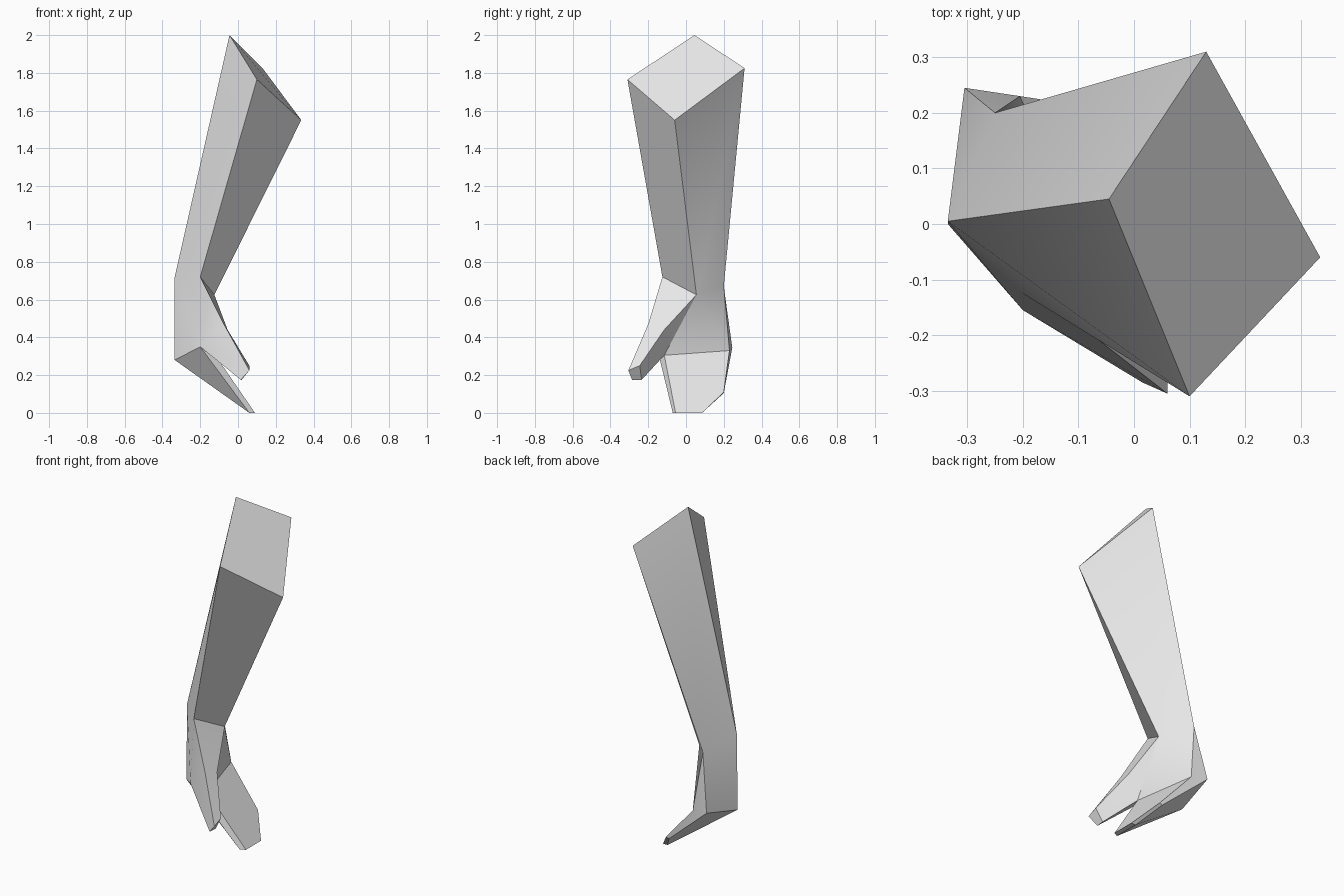
import bpy
import bmesh
from math import radians

cube = bpy.data.objects.get("Cube")
if cube:
    bpy.data.objects.remove(cube, do_unlink=True)

# Material
skin = bpy.data.materials.new("plain_grey")
skin.use_nodes = True
grey = (0.8, 0.8, 0.8, 1)
skin.diffuse_color = grey
skin.node_tree.nodes["Principled BSDF"].inputs["Base Color"].default_value = grey

bm = bmesh.new()


def points(*coords):
    """Create a ring of vertices."""
    return [bm.verts.new(co) for co in coords]


def face(*verts):
    bm.faces.new(verts)


def bridge(ring_a, ring_b):
    """Join two rings of equal length with quads."""
    for i in range(len(ring_a)):
        j = (i + 1) % len(ring_a)
        face(ring_a[i], ring_a[j], ring_b[j], ring_b[i])


# Forearm: a tapering four-sided sleeve with a capped elbow
elbow = points((-.045, .045, 2), (.13, .31, 1.825), (.335, -.06, 1.55), (.1, -.31, 1.765))
wrist = points((-.335, .005, .72), (-.25, .2, .67), (-.125, .055, .625), (-.2, -.125, .72))
face(*elbow)
bridge(elbow, wrist)
wrist_back, wrist_outer, wrist_palm, wrist_thumb = wrist

# Hand: back, little-finger side and palm
back_mid, back_outer, palm_outer, palm_inner, back_inner = points(
    (-.335, 0, .28), (-.305, .245, .345), (-.205, .23, .33),
    (-.12, -.115, .305), (-.2, -.155, .35))
face(wrist_back, wrist_outer, back_outer, back_mid)
face(wrist_back, back_mid, back_inner, wrist_thumb)
face(wrist_outer, palm_outer, back_outer)
face(wrist_outer, wrist_palm, palm_outer)
face(wrist_palm, palm_inner, palm_outer)

# Fingers: one flat mitten slab, palm side and back side tips
palm_side, palm_tip, palm_start = points((-.01, .2, .11), (.09, .085, 0), (.09, -.055, 0))
back_side, back_tip, back_start = points((-.03, .2, .105), (.06, .085, 0), (.06, -.07, 0))
face(palm_inner, palm_outer, palm_side, palm_tip, palm_start)
face(back_mid, back_start, back_tip)
face(back_mid, back_tip, back_side, back_outer)
face(back_inner, palm_inner, palm_start, back_start)
face(back_mid, back_inner, back_start)
face(palm_outer, back_outer, back_side, palm_side)
face(palm_start, palm_tip, back_tip, back_start)
face(palm_tip, palm_side, back_side, back_tip)

# Thumb: bent at one knuckle, with a blunt tip
knuckle_out, knuckle_in = points((-.075, -.2, .47), (-.055, -.115, .44))
thumb_tip = points((.06, -.305, .225), (.06, -.245, .25), (.02, -.235, .175), (.015, -.285, .175))
face(wrist_thumb, knuckle_out, knuckle_in, wrist_palm)
face(wrist_palm, knuckle_in, palm_inner)
face(wrist_thumb, back_inner, knuckle_out)
bridge([knuckle_out, knuckle_in, palm_inner, back_inner], thumb_tip)
face(*thumb_tip)

bmesh.ops.recalc_face_normals(bm, faces=bm.faces[:])

mesh = bpy.data.meshes.new("forearm_and_hand")
bm.to_mesh(mesh)
bm.free()
mesh.materials.append(skin)
arm = bpy.data.objects.new("forearm_and_hand", mesh)
bpy.context.collection.objects.link(arm)

# Soft shading across shallow bends only
bpy.ops.object.select_all(action='DESELECT')
arm.select_set(True)
bpy.context.view_layer.objects.active = arm
bpy.ops.object.shade_smooth_by_angle(angle=radians(30))
